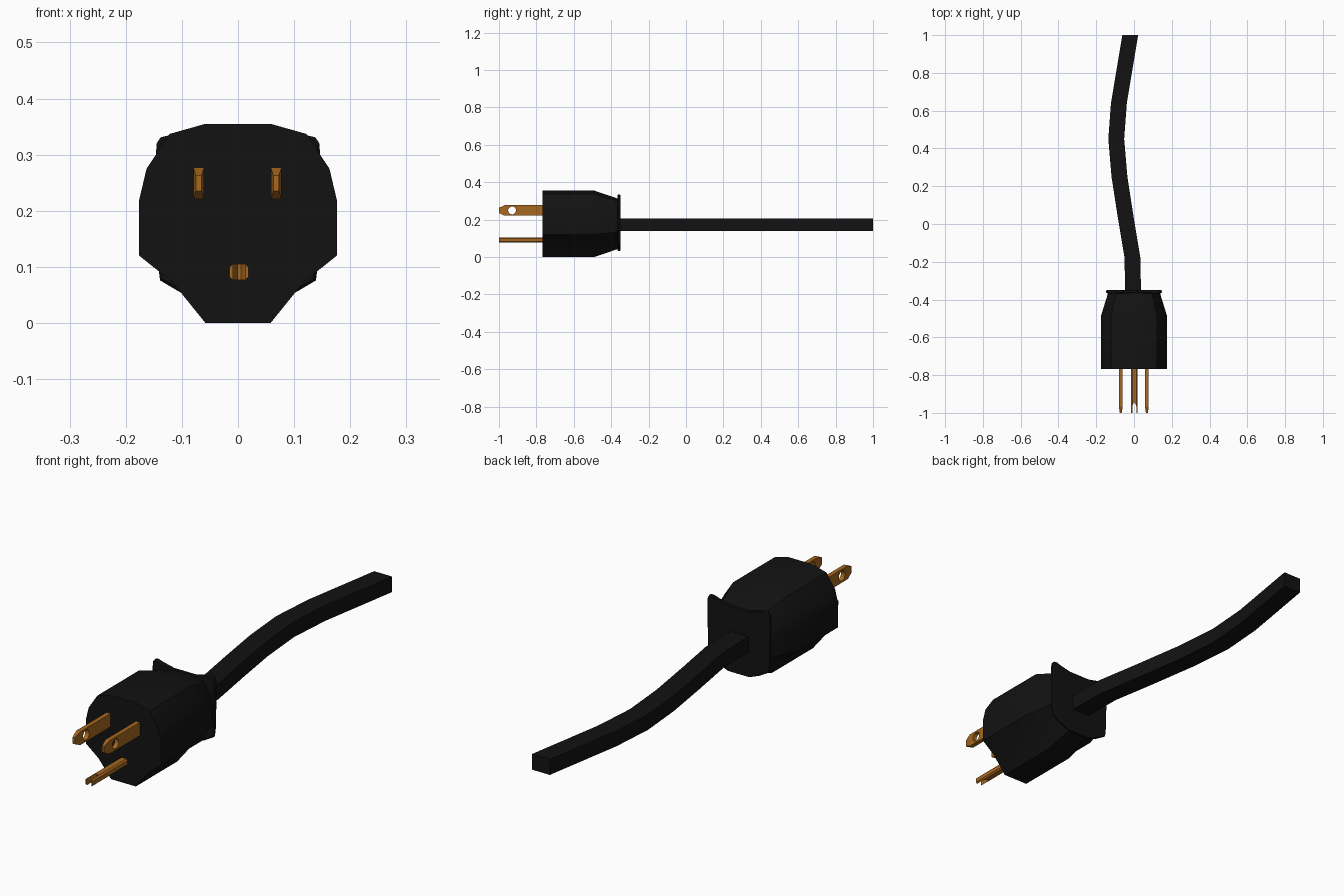
import bpy, bmesh, math
from mathutils import Matrix

if "Cube" in bpy.data.objects:
    bpy.data.objects.remove(bpy.data.objects["Cube"])


def material(name, color):
    m = bpy.data.materials.new(name)
    m.diffuse_color = (*color, 1)
    m.use_nodes = True
    m.node_tree.nodes["Principled BSDF"].inputs["Base Color"].default_value = m.diffuse_color
    return m


rubber = material("black_rubber", (0.006, 0.006, 0.006))
copper = material("copper", (0.38, 0.135, 0.014))


def finish(name, bm, mat):
    bmesh.ops.recalc_face_normals(bm, faces=bm.faces)
    me = bpy.data.meshes.new(name)
    bm.to_mesh(me)
    bm.free()
    ob = bpy.data.objects.new(name, me)
    bpy.context.collection.objects.link(ob)
    if mat:
        me.materials.append(mat)
    return ob


def select(ob):
    bpy.ops.object.select_all(action='DESELECT')
    ob.select_set(True)
    bpy.context.view_layer.objects.active = ob


def loft(name, sections, mat):
    """Skin (y, [(x, z), ...]) sections along y and cap both ends."""
    bm = bmesh.new()
    rings = [[bm.verts.new((x, y, z)) for x, z in pts] for y, pts in sections]
    n = len(rings[0])
    for a, b in zip(rings, rings[1:]):
        for i in range(n):
            j = (i + 1) % n
            bm.faces.new((a[i], a[j], b[j], b[i]))
    bm.faces.new(rings[0])
    bm.faces.new(rings[-1])
    return finish(name, bm, mat)


def mirrored(half):
    return half + [(-x, z) for x, z in reversed(half)]


def scaled(pts, sx, sz, cz=0.1775):
    return [(x * sx, cz + (z - cz) * sz) for x, z in pts]


def rect(cx, cz, hx, hz):
    return [(cx - hx, cz - hz), (cx + hx, cz - hz), (cx + hx, cz + hz), (cx - hx, cz + hz)]


def cut(ob, cutter):
    mod = ob.modifiers.new("cut", 'BOOLEAN')
    mod.operation = 'DIFFERENCE'
    mod.solver = 'EXACT'
    mod.object = cutter
    cutter.hide_render = True
    select(ob)
    bpy.ops.object.modifier_apply(modifier=mod.name)
    bpy.data.objects.remove(cutter)


# Plug body: straight front, tapered back
outline = mirrored([(0.058, 0.355), (0.122, 0.337), (0.163, 0.275), (0.176, 0.22),
                    (0.176, 0.12), (0.117, 0.073), (0.058, 0)])
body = loft("plug_body", [(-0.767, outline), (-0.49, outline),
                          (-0.36, scaled(outline, 0.77, 0.75))], rubber)
select(body)
bpy.ops.object.shade_smooth_by_angle(angle=math.radians(30))

# Thin flared lip at the back, with rounded ears on the upper corners
lip = mirrored([(0.05, 0.315), (0.10, 0.326), (0.125, 0.334), (0.138, 0.331), (0.145, 0.32),
                (0.147, 0.29), (0.146, 0.22), (0.143, 0.11), (0.139, 0.076),
                (0.10, 0.053), (0.05, 0.033)])
loft("back_lip", [(-0.367, scaled(lip, 0.97, 0.97)), (-0.362, lip), (-0.353, lip),
                  (-0.35, scaled(lip, 0.97, 0.97))], rubber)

# Cord: flat rectangular section following a gentle sideways wave
path = [(-0.37, -0.005), (-0.18, -0.008), (0.03, -0.043), (0.25, -0.077),
        (0.45, -0.094), (0.64, -0.08), (1.0, -0.02)]
loft("cord", [(y, rect(x, 0.172, 0.042, 0.033)) for y, x in path], rubber)

# Flat blades with tapered tips and a round hole
for side, x in (("left", -0.07), ("right", 0.068)):
    blade = loft(side + "_blade", [(-1.0, rect(x, 0.249, 0.005, 0.014)),
                                   (-0.97, rect(x, 0.249, 0.0095, 0.028)),
                                   (-0.76, rect(x, 0.249, 0.0095, 0.028))], copper)
    bm = bmesh.new()
    bmesh.ops.create_cone(bm, cap_ends=True, segments=20, radius1=0.021, radius2=0.021, depth=0.1,
                          matrix=Matrix.Translation((x, -0.93, 0.249)) @ Matrix.Rotation(math.pi / 2, 4, 'Y'))
    cut(blade, finish("hole_cutter", bm, None))

# Ground pin: chamfered bar with a pointed slot in the tip
hx, hz, c = 0.017, 0.0145, 0.006
bar = [(0.002 + x, 0.091 + z) for x, z in
       [(hx, hz - c), (hx - c, hz), (c - hx, hz), (-hx, hz - c),
        (-hx, c - hz), (c - hx, -hz), (hx - c, -hz), (hx, c - hz)]]
pin = loft("ground_pin", [(-1.0, bar), (-0.76, bar)], copper)
slot = loft("slot_cutter", [(-1.02, rect(0.002, 0.091, 0.011, 0.05)),
                            (-0.965, rect(0.002, 0.091, 0.011, 0.05)),
                            (-0.945, rect(0.002, 0.091, 0.003, 0.05))], None)
cut(pin, slot)
